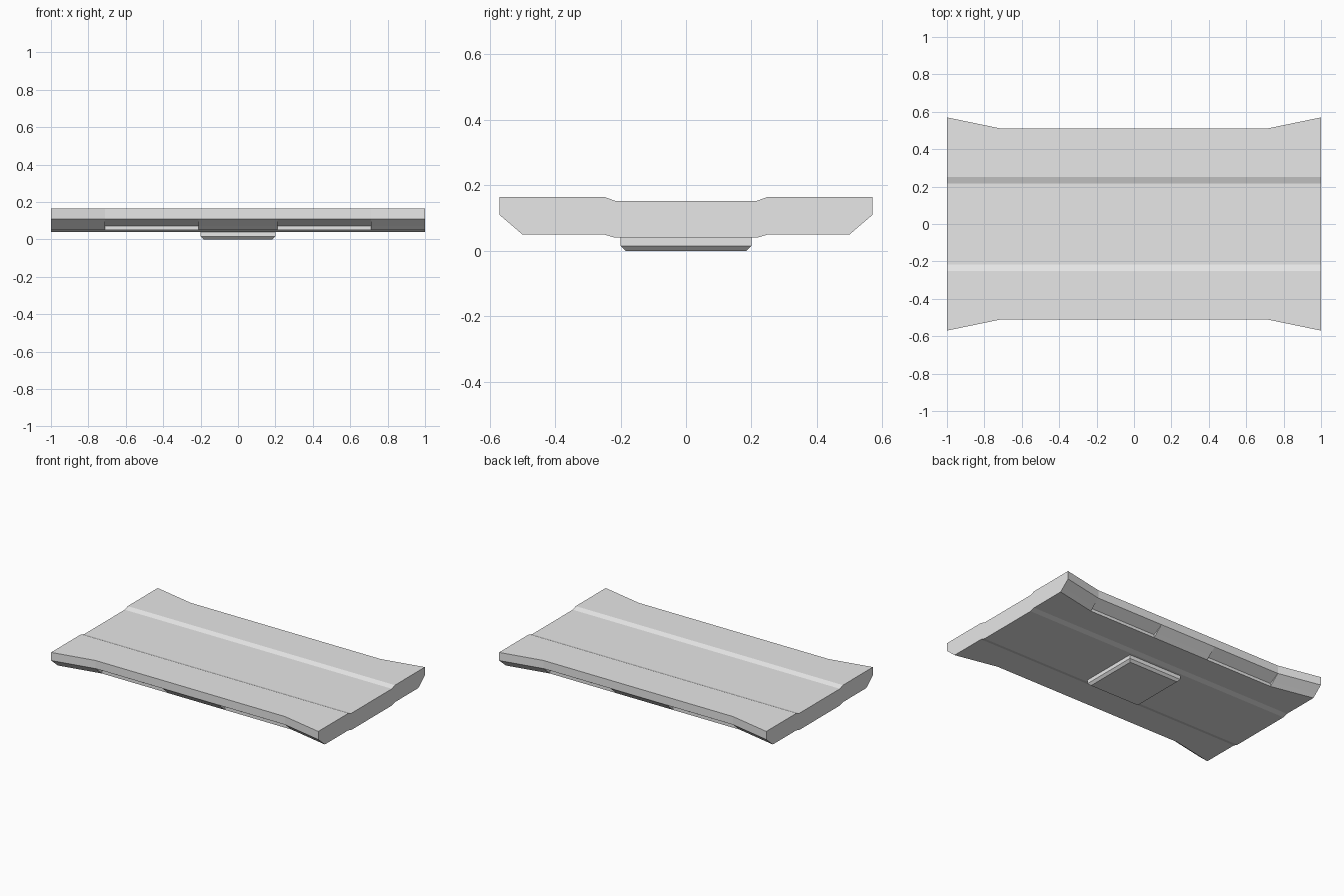
import bpy, bmesh

cube = bpy.data.objects.get("Cube")
if cube:
    bpy.data.objects.remove(cube, do_unlink=True)

grey = bpy.data.materials.new("light grey")
grey.use_nodes = True
colour = (0.8, 0.8, 0.8, 1)
grey.diffuse_color = colour
grey.node_tree.nodes["Principled BSDF"].inputs["Base Color"].default_value = colour


def loft(name, rings):
    """Skin equal-length closed rings and cap both ends."""
    bm = bmesh.new()
    loops = [[bm.verts.new(p) for p in ring] for ring in rings]
    n = len(loops[0])
    for a, b in zip(loops, loops[1:]):
        for i in range(n):
            j = (i + 1) % n
            bm.faces.new((a[i], a[j], b[j], b[i]))
    bm.faces.new(loops[0])
    bm.faces.new(loops[-1])
    bmesh.ops.remove_doubles(bm, verts=bm.verts, dist=0.0001)
    bmesh.ops.recalc_face_normals(bm, faces=bm.faces)
    mesh = bpy.data.meshes.new(name)
    bm.to_mesh(mesh)
    bm.free()
    mesh.materials.append(grey)
    obj = bpy.data.objects.new(name, mesh)
    bpy.context.collection.objects.link(obj)
    return obj


def section(x, depth, recessed):
    """Slab cross-section: sunken middle, chamfered lower edges."""
    step = 0.07 if recessed else 0.047
    half = [(0.217, 0.153), (0.25, 0.165), (depth, 0.165), (depth, 0.11),
            (depth - step, 0.07), (depth - 0.07, 0.05), (0.25, 0.05), (0.217, 0.04)]
    ring = half + [(-y, z) for y, z in reversed(half)]
    return [(x, y, z) for y, z in ring]


# Slab with flared ends and two recessed panels along each long edge
stations = [(0.21, 0.51, False), (0.21, 0.51, True), (0.71, 0.51, True),
            (0.71, 0.51, False), (1, 0.57, False)]
rings = [section(-x, d, r) for x, d, r in reversed(stations)]
rings += [section(x, d, r) for x, d, r in stations]
loft("slab", rings)


# Square foot with a bevelled lower edge
def square(h, z):
    return [(-h, -h, z), (h, -h, z), (h, h, z), (-h, h, z)]


loft("foot", [square(0.185, 0), square(0.2, 0.015), square(0.2, 0.04)])
